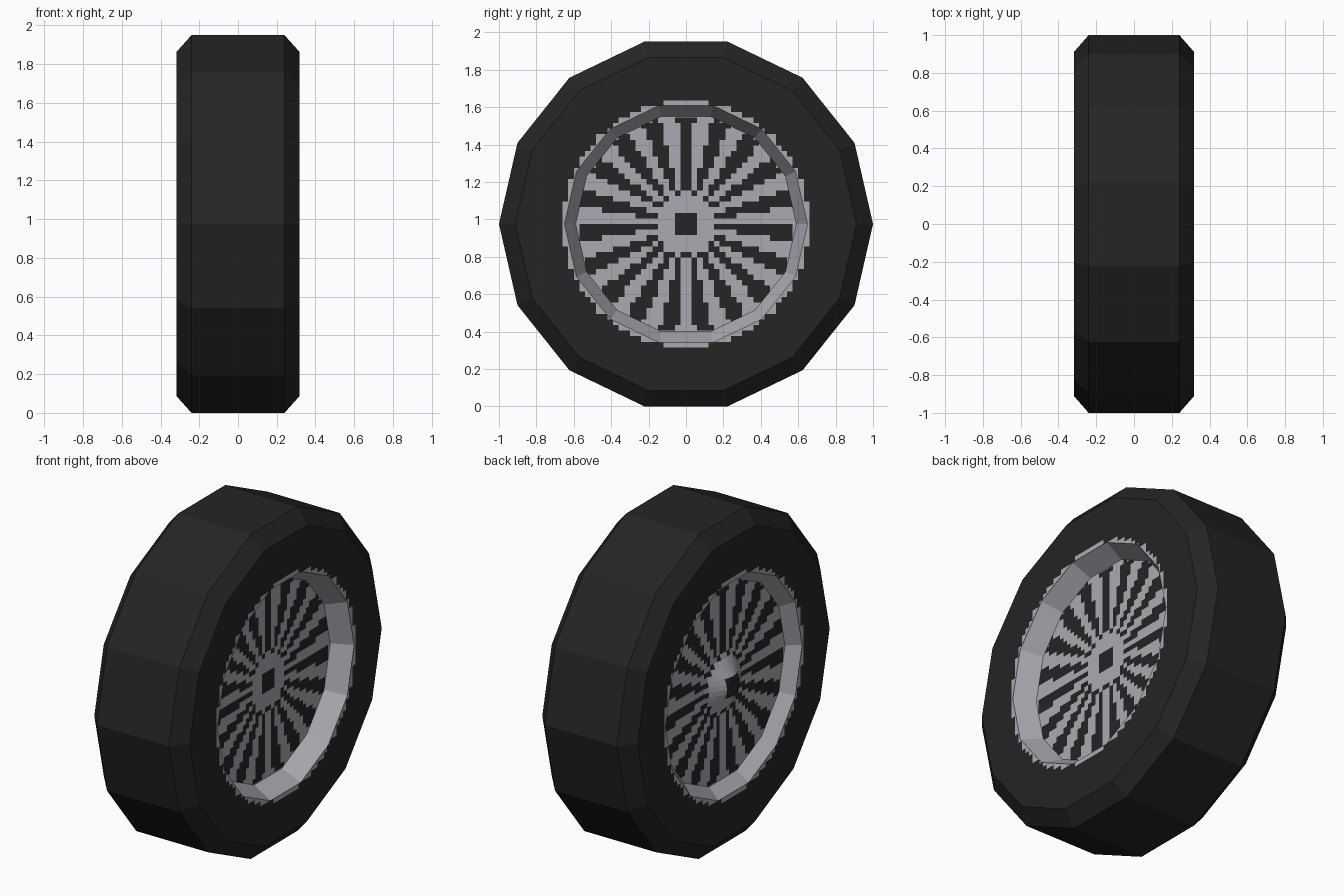
import bpy, bmesh, math
from mathutils import Vector

if "Cube" in bpy.data.objects:
    bpy.data.objects.remove(bpy.data.objects["Cube"])

SIDES = 14
CZ = math.cos(math.pi / SIDES)      # axle height = distance to a flat
TEXEL = 0.03                        # size of the stepped wheel pattern
SPOKES = 19


def material(name, rgb):
    m = bpy.data.materials.new(name)
    m.diffuse_color = (*rgb, 1)
    m.use_nodes = True
    m.node_tree.nodes["Principled BSDF"].inputs["Base Color"].default_value = m.diffuse_color
    return m


rubber = material("black rubber", (0.018, 0.018, 0.018))
silver = material("silver alloy", (0.40, 0.40, 0.445))


def finish(bm, name, mats):
    me = bpy.data.meshes.new(name)
    bm.to_mesh(me)
    bm.free()
    for m in mats:
        me.materials.append(m)
    ob = bpy.data.objects.new(name, me)
    ob.location.z = CZ
    bpy.context.collection.objects.link(ob)
    return ob


def lathe(name, profile, mat):
    """Spin an (x, radius) profile around the axle."""
    bm = bmesh.new()
    rings = []
    for x, r in profile:
        rings.append([bm.verts.new((x, r * math.cos(a), r * math.sin(a)))
                      for a in (2 * math.pi * i / SIDES for i in range(SIDES))])
    for a, b in zip(rings, rings[1:]):
        for i in range(SIDES):
            j = (i + 1) % SIDES
            bm.faces.new((a[i], a[j], b[j], b[i]))
    return finish(bm, name, [mat])


normals = [Vector((0, math.cos(a), math.sin(a)))
           for a in ((i + 0.5) * 2 * math.pi / SIDES for i in range(SIDES))]


def poly_radius(p):
    """Corner radius of the 14-sided outline through p."""
    return max(n.dot(p) for n in normals) / CZ


def spoke_pattern(y, z):
    """True where the wheel face is silver."""
    if max(abs(y), abs(z)) < 0.06:
        return False
    r = math.hypot(y, z)
    if r < 0.155 or r > 0.585:
        return True
    turn = (math.atan2(z, y) + math.pi / 2) / (2 * math.pi) * SPOKES
    return abs(turn - round(turn)) < 0.245


def stepped_plate(name, cut_radius, colour, keep, depth, side):
    """Grid of small squares, cut along the 14-sided outline."""
    bm = bmesh.new()
    n = 23
    grid = [[bm.verts.new((0, i * TEXEL, j * TEXEL)) for j in range(-n, n + 1)]
            for i in range(-n, n + 1)]
    for i in range(2 * n):
        for j in range(2 * n):
            f = bm.faces.new((grid[i][j], grid[i + 1][j],
                              grid[i + 1][j + 1], grid[i][j + 1]))
            c = f.calc_center_median()
            f.material_index = int(colour(c.y, c.z))
    for nrm in normals:
        bmesh.ops.bisect_plane(bm, geom=bm.verts[:] + bm.edges[:] + bm.faces[:],
                               dist=1e-5, plane_co=nrm * cut_radius * CZ, plane_no=nrm)
    drop = [f for f in bm.faces if not keep(f)]
    bmesh.ops.delete(bm, geom=drop, context='FACES')
    for v in bm.verts:
        v.co.x = side * depth(v.co)
    if side < 0:
        bmesh.ops.reverse_faces(bm, faces=bm.faces[:])
    return finish(bm, name, [rubber, silver])


# Tyre with bevelled shoulders
lathe("tyre", [(-0.317, 0.65), (-0.317, 0.912), (-0.24, 1), (0.24, 1),
               (0.317, 0.912), (0.317, 0.65)], rubber)

# Sloped rims: deep on the right, shallow on the left
lathe("right_rim", [(0.317, 0.65), (0.20, 0.59)], silver)
lathe("left_rim", [(-0.245, 0.59), (-0.317, 0.65)], silver)


def raised_hub(p):
    t = (0.17 - p.yz.length) / 0.11
    return 0.245 + 0.07 * min(1, max(0, t))


# Spoked wheel faces, and the stepped rim edge lapping onto the tyre
for label, side, depth in (("right", 1, lambda p: 0.20), ("left", -1, raised_hub)):
    stepped_plate(label + "_spokes", 0.59, spoke_pattern,
                  lambda f: poly_radius(f.calc_center_median()) < 0.59, depth, side)
    stepped_plate(label + "_rim_edge", 0.65,
                  lambda y, z: math.hypot(y, z) < 0.658,
                  lambda f: f.material_index == 1
                  and poly_radius(f.calc_center_median()) > 0.65,
                  lambda p: 0.319, side)
